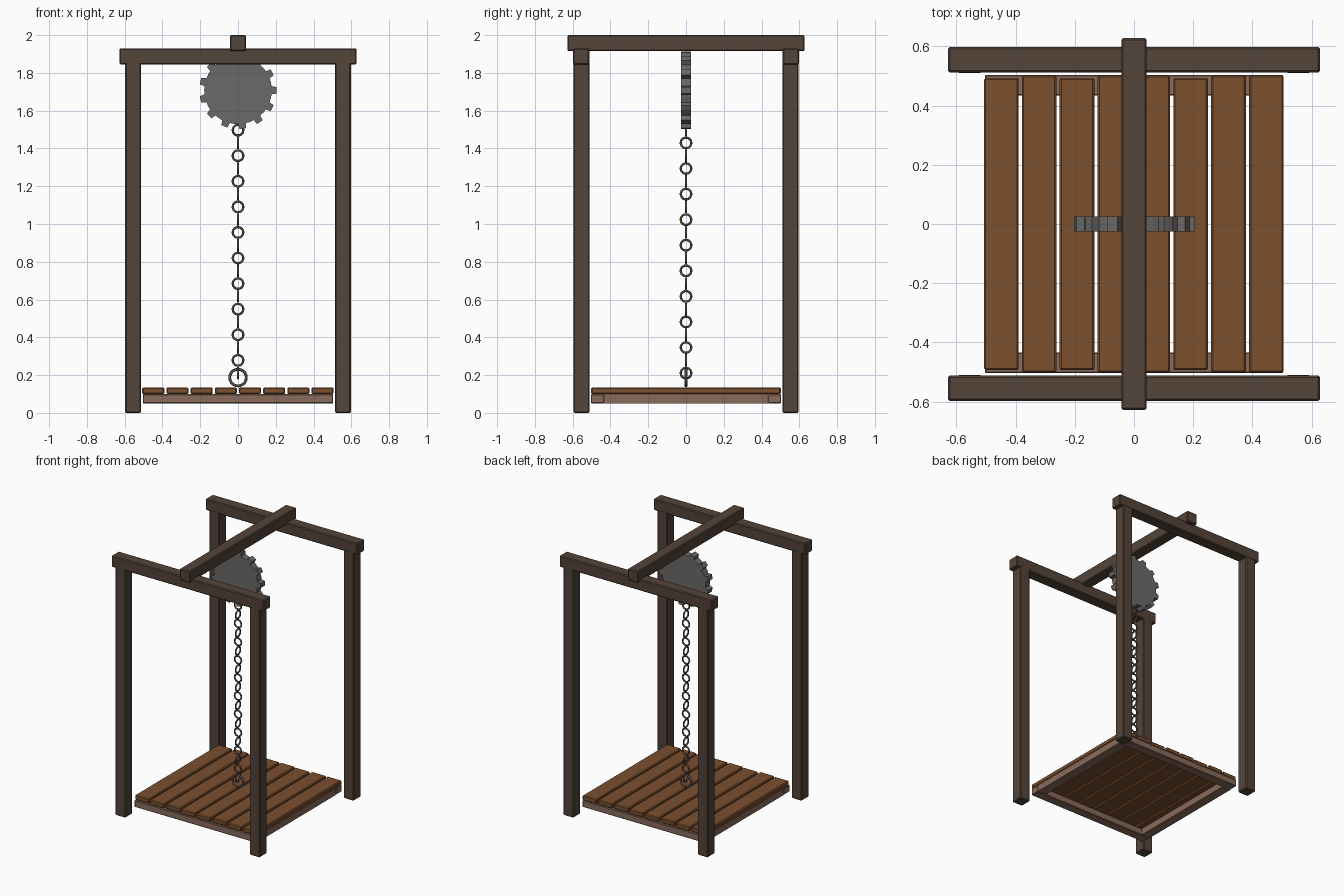
import bpy, bmesh, math

cube = bpy.data.objects.get("Cube")
if cube:
    bpy.data.objects.remove(cube, do_unlink=True)


def material(name, rgb):
    m = bpy.data.materials.new(name)
    m.use_nodes = True
    m.diffuse_color = (*rgb, 1)
    m.node_tree.nodes["Principled BSDF"].inputs["Base Color"].default_value = (*rgb, 1)
    return m


DARK_WOOD = material("dark wood", (0.09, 0.058, 0.041))
PLANK_WOOD = material("plank wood", (0.2, 0.08, 0.028))
PALE_WOOD = material("pale wood", (0.25, 0.145, 0.105))
STEEL = material("gear steel", (0.145, 0.142, 0.138))
IRON = material("chain iron", (0.105, 0.08, 0.065))
RING_IRON = material("ring iron", (0.09, 0.085, 0.08))


def finish(name, bm, mat):
    mesh = bpy.data.meshes.new(name)
    bmesh.ops.recalc_face_normals(bm, faces=bm.faces)
    bm.to_mesh(mesh)
    bm.free()
    mesh.materials.append(mat)
    obj = bpy.data.objects.new(name, mesh)
    bpy.context.collection.objects.link(obj)
    return obj


def box(name, x, y, z, mat, bevel=0.006):
    """Box from (min, max) ranges with softly bevelled edges."""
    bm = bmesh.new()
    bmesh.ops.create_cube(bm, size=1)
    for v in bm.verts:
        v.co = [r[0] if c < 0 else r[1] for c, r in zip(v.co, (x, y, z))]
    obj = finish(name, bm, mat)
    mod = obj.modifiers.new("Bevel", "BEVEL")
    mod.width = bevel
    mod.segments = 1
    return obj


def ring(name, z, radius, tube, turned, mat):
    """Upright ring, facing the front or turned to the side."""
    rot = (0, math.pi / 2, 0) if turned else (math.pi / 2, 0, 0)
    bpy.ops.mesh.primitive_torus_add(location=(0, 0, z), rotation=rot,
                                     major_radius=radius, minor_radius=tube,
                                     major_segments=20, minor_segments=8)
    obj = bpy.context.object
    obj.name = name
    obj.data.materials.append(mat)
    bpy.ops.object.shade_smooth()


# Posts and top beams
IN, OUT, END = 0.512, 0.598, 0.628
for sy, side in ((-1, "front"), (1, "back")):
    ys = sorted((sy * IN, sy * OUT))
    box(side + "_beam", (-END, END), ys, (1.845, 1.93), DARK_WOOD)
    for sx, hand in ((-1, "right"), (1, "left")):
        xs = sorted((sx * (IN + 0.001), sx * (OUT - 0.001)))
        box(f"{side}_{hand}_post", xs, [y * 0.998 for y in ys], (0, 1.86), DARK_WOOD)
box("cross_beam", (-0.043, 0.043), (-END, END), (1.915, 2.0), DARK_WOOD)

# Platform: square frame under eight planks
S, W = 0.504, 0.07
for s, side, hand in ((-1, "front", "right"), (1, "back", "left")):
    edge = sorted((s * S, s * (S - W)))
    box(side + "_platform_rail", (-S, S), edge, (0.05, 0.1), PALE_WOOD, 0.004)
    box(hand + "_platform_rail", edge, (W - S, S - W), (0.05, 0.1), PALE_WOOD, 0.001)
for i in range(8):
    x = -0.507 + 0.128 * i
    half = 0.494 if i in (0, 2, 5) else 0.502
    box(f"plank_{i + 1}", (x, x + 0.117), (-half, half), (0.1, 0.135), PLANK_WOOD)

# Toothed wheel
TEETH, ROOT, TIP, CENTRE = 13, 0.179, 0.205, 1.708
bm = bmesh.new()
outline = []
for i in range(TEETH):
    a = math.tau * i / TEETH
    for da, r in ((-0.12, ROOT), (-0.085, TIP), (0.085, TIP), (0.12, ROOT), (0.24, ROOT)):
        outline.append(bm.verts.new((r * math.cos(a + da), -0.026,
                                     CENTRE + r * math.sin(a + da))))
face = bm.faces.new(outline)
back = bmesh.ops.extrude_face_region(bm, geom=[face])["geom"]
bmesh.ops.translate(bm, vec=(0, 0.052, 0),
                    verts=[g for g in back if isinstance(g, bmesh.types.BMVert)])
finish("gear", bm, STEEL)

# Chain of alternating links, ending in a larger ring
for i in range(20):
    ring(f"chain_link_{i + 1}", 1.497 - 0.0677 * i, 0.028, 0.006, i % 2 == 1, IRON)
ring("floor_ring", 0.187, 0.044, 0.0075, False, RING_IRON)
